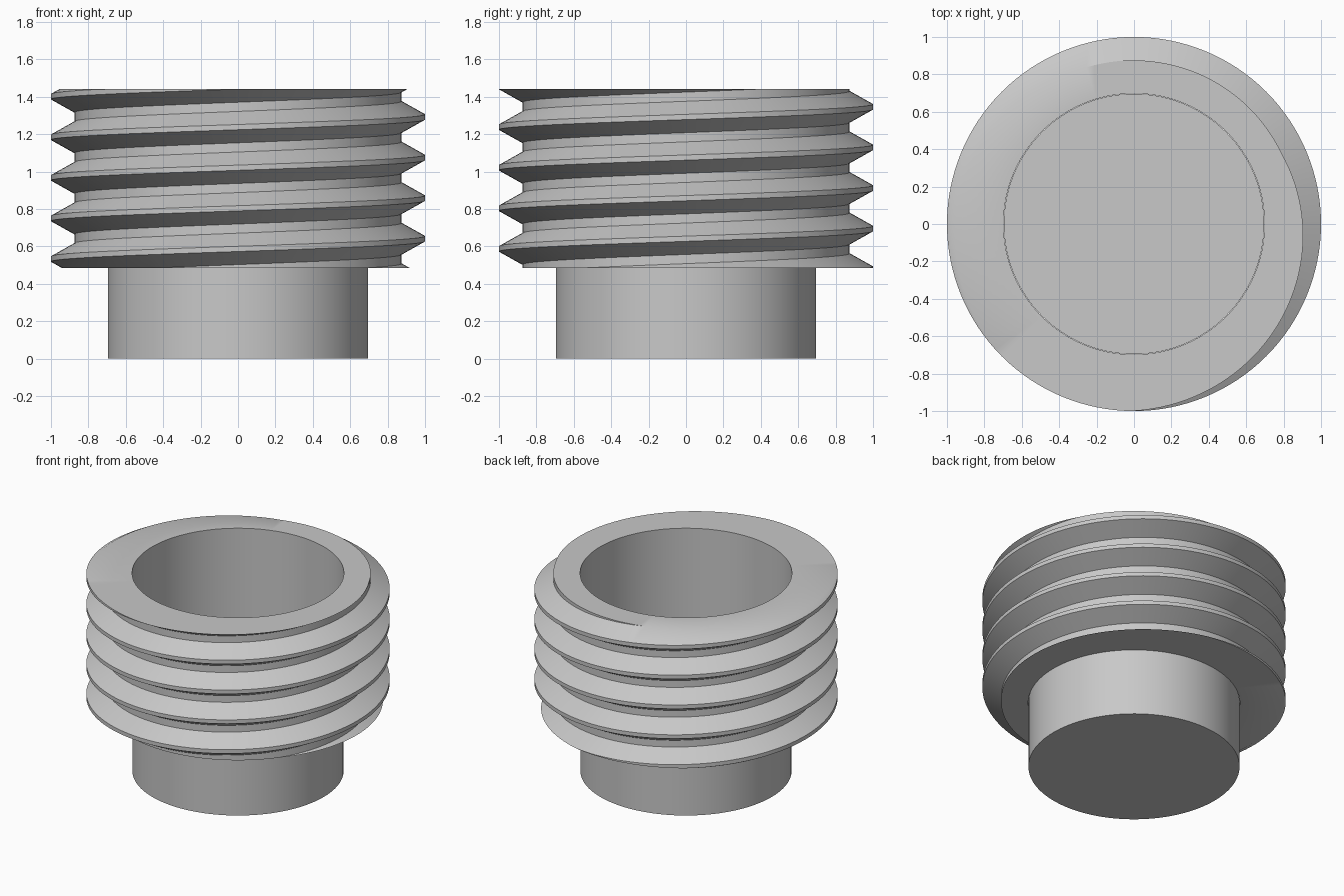
import bpy, bmesh, math

if "Cube" in bpy.data.objects:
    bpy.data.objects.remove(bpy.data.objects["Cube"])

# Dimensions
SEGMENTS = 128
BOTTOM, TOP = 0.485, 1.44
PITCH = 0.217
CREST_R, ROOT_R, BORE_R = 1.0, 0.875, 0.698
CREST_HALF, ROOT_HALF = 0.014, 0.0245
CREST_AT_TOP = math.radians(246)

metal = bpy.data.materials.new("light grey")
metal.use_nodes = True
grey = (0.58, 0.58, 0.58, 1)
metal.diffuse_color = grey
metal.node_tree.nodes["Principled BSDF"].inputs["Base Color"].default_value = grey


def finish(name, bm):
    bmesh.ops.recalc_face_normals(bm, faces=bm.faces[:])
    mesh = bpy.data.meshes.new(name)
    bm.to_mesh(mesh)
    bm.free()
    mesh.materials.append(metal)
    obj = bpy.data.objects.new(name, mesh)
    bpy.context.collection.objects.link(obj)
    bpy.ops.object.select_all(action="DESELECT")
    obj.select_set(True)
    bpy.context.view_layer.objects.active = obj
    bpy.ops.object.shade_smooth_by_angle(angle=math.radians(30))
    return obj


def thread_radius(z, crest_z):
    """Trapezoidal thread profile, measured from the nearest crest."""
    d = abs((z - crest_z + PITCH / 2) % PITCH - PITCH / 2)
    t = (d - CREST_HALF) / (PITCH / 2 - ROOT_HALF - CREST_HALF)
    return CREST_R + (ROOT_R - CREST_R) * min(1, max(0, t))


# Threaded sleeve: a helical profile trimmed flat at both ends, with a bore
offsets = (-CREST_HALF, CREST_HALF, PITCH / 2 - ROOT_HALF, PITCH / 2 + ROOT_HALF)
bm = bmesh.new()
columns = []
for i in range(SEGMENTS + 1):
    angle = math.tau * i / SEGMENTS
    crest = TOP + PITCH * (angle - CREST_AT_TOP) / math.tau
    heights = [crest + k * PITCH + o for k in range(-7, 4) for o in offsets]
    heights = [min(TOP, max(BOTTOM, z)) for z in heights]
    outline = [(thread_radius(z, crest), z) for z in heights]
    outline += [(BORE_R, TOP), (BORE_R, BOTTOM)]
    columns.append([bm.verts.new((r * math.cos(angle), r * math.sin(angle), z))
                    for r, z in outline])
for a, b in zip(columns, columns[1:]):
    for j in range(len(a)):
        n = (j + 1) % len(a)
        bm.faces.new((a[j], b[j], b[n], a[n]))
bmesh.ops.remove_doubles(bm, verts=bm.verts[:], dist=0.0001)
finish("threaded_sleeve", bm)

# Solid plug closing the lower end of the bore
PLUG_TOP = BOTTOM + 0.005
bm = bmesh.new()
bmesh.ops.create_cone(bm, cap_ends=True, segments=SEGMENTS, radius1=BORE_R - 0.002,
                      radius2=BORE_R - 0.002, depth=PLUG_TOP)
bmesh.ops.translate(bm, verts=bm.verts[:], vec=(0, 0, PLUG_TOP / 2))
finish("plug", bm)
